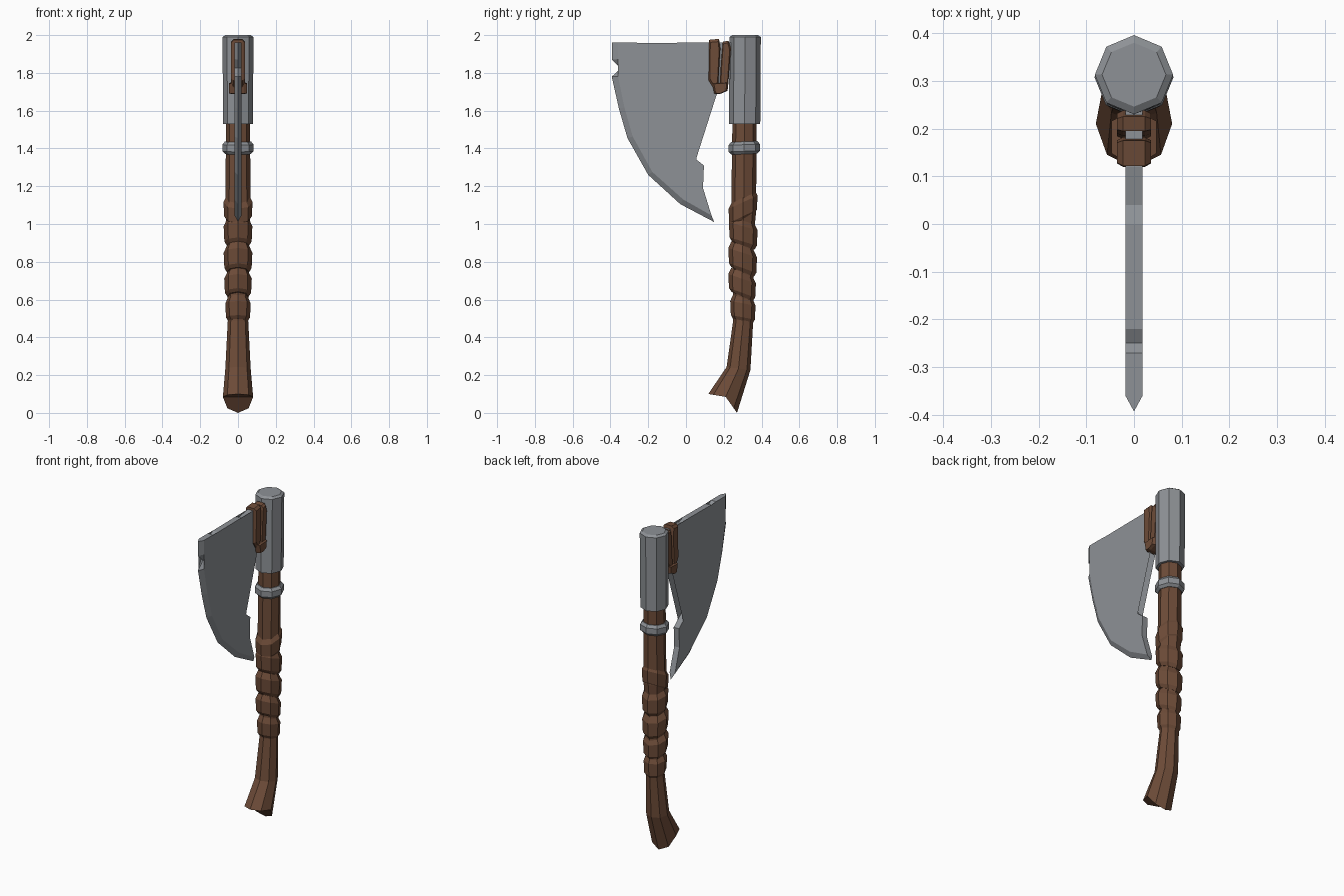
import bpy, bmesh, math

if "Cube" in bpy.data.objects:
    bpy.data.objects.remove(bpy.data.objects["Cube"])

def material(name, rgb):
    m = bpy.data.materials.new(name)
    m.diffuse_color = (*rgb, 1)
    m.use_nodes = True
    m.node_tree.nodes["Principled BSDF"].inputs["Base Color"].default_value = m.diffuse_color
    return m

WOOD = material("brown wood", (0.155, 0.072, 0.04))
STEEL = material("grey steel", (0.27, 0.285, 0.305))

def finish(name, bm, mat):
    bmesh.ops.recalc_face_normals(bm, faces=bm.faces[:])
    me = bpy.data.meshes.new(name)
    bm.to_mesh(me)
    bm.free()
    me.materials.append(mat)
    ob = bpy.data.objects.new(name, me)
    bpy.context.collection.objects.link(ob)
    return ob

def ring(y, z, rx, ry, tilt=0.0, n=8):
    """Octagon with corners on the axes; tilt slopes it down towards the back."""
    pts = []
    for i in range(n):
        a = 2 * math.pi * i / n
        s = math.sin(a)
        pts.append((rx * math.cos(a), y + ry * s, z - tilt * s))
    return pts

def loft(name, rings, mat, split_end=False):
    bm = bmesh.new()
    vs = [[bm.verts.new(p) for p in r] for r in rings]
    n = len(vs[0])
    for a, b in zip(vs, vs[1:]):
        for i in range(n):
            j = (i + 1) % n
            bm.faces.new((a[i], a[j], b[j], b[i]))
    first = vs[0]
    if split_end:
        # folded end cap
        bm.faces.new(first[:n // 2 + 1])
        bm.faces.new(first[n // 2:] + first[:1])
    else:
        bm.faces.new(first)
    bm.faces.new(vs[-1])
    return finish(name, bm, mat)

# Handle: folded foot, bent neck, straight shaft
foot = []
for i in range(8):
    a = 2 * math.pi * i / 8
    s = math.sin(a)
    if s < 0:
        y, z = 0.21 + 0.092 * s, 0.085 - 0.015 * s
    else:
        y, z = 0.21 + 0.06 * s, 0.085 - 0.085 * s
    foot.append((0.08 * math.cos(a), y, z))
loft("handle", [foot,
                ring(0.278, 0.235, 0.067, 0.063, 0.008),
                ring(0.303, 0.49, 0.054, 0.053),
                ring(0.303, 0.95, 0.056, 0.056),
                ring(0.305, 1.06, 0.066, 0.066),
                ring(0.31, 1.56, 0.064, 0.064)], WOOD, True)

# Grip wraps: bulging slanted bands (y, z, half height, radius, tilt)
wraps = [(0.302, 1.085, 0.055, 0.077, -0.035),
         (0.303, 0.955, 0.06, 0.076, 0.022),
         (0.300, 0.815, 0.06, 0.076, 0.025),
         (0.297, 0.68, 0.055, 0.073, 0.025),
         (0.301, 0.55, 0.055, 0.067, 0.012)]
for k, (y, z, h, r, t) in enumerate(wraps):
    loft(f"grip_wrap_{k + 1}", [ring(y, z - h * 1.15, r * .78, r * .78, t),
                                ring(y, z - h * .8, r * .95, r * .95, t),
                                ring(y, z + h * .55, r, r, t),
                                ring(y, z + h * 1.15, r * .78, r * .78, t)], WOOD)

# Steel sleeve and collar
loft("head_sleeve", [ring(0.31, 1.53, 0.079, 0.083),
                     ring(0.313, 1.99, 0.082, 0.083),
                     ring(0.313, 2.0, 0.067, 0.067)], STEEL)
loft("collar", [ring(0.308, 1.37, 0.068, 0.068, -.003),
                ring(0.308, 1.385, 0.083, 0.083, -.003),
                ring(0.308, 1.42, 0.083, 0.083, -.003),
                ring(0.308, 1.436, 0.07, 0.07, -.003)], STEEL)

# Blade: body outline (y, z), then cutting edge as (edge y, edge z, inset y, inset z)
body = [(-0.27, 1.96), (-0.25, 1.942), (-0.22, 1.958), (0.0, 1.96), (0.04, 1.945),
        (0.12, 1.96), (0.25, 1.96), (0.25, 1.77), (0.12, 1.76), (0.04, 1.715),
        (-0.01, 1.64), (-0.05, 1.55), (-0.05, 1.50), (-0.01, 1.41), (0.03, 1.36),
        (0.095, 1.31), (0.09, 1.19)]
edge = [(0.15, 1.01, 0.135, 1.045), (-0.03, 1.105, -0.015, 1.13), (-0.20, 1.26, -0.178, 1.275),
        (-0.31, 1.455, -0.282, 1.463), (-0.355, 1.61, -0.326, 1.617),
        (-0.393, 1.78, -0.36, 1.782), (-0.345, 1.825, -0.335, 1.826),
        (-0.393, 1.87, -0.36, 1.873), (-0.393, 1.96, -0.36, 1.96)]
T = 0.018
bm = bmesh.new()
outline = body + [e[2:] for e in edge]
right = [bm.verts.new((T, *p)) for p in outline]
left = [bm.verts.new((-T, *p)) for p in outline]
tips = [None] * len(body) + [bm.verts.new((0, e[0], e[1])) for e in edge]
bm.faces.new(right)
bm.faces.new(left)
for i in range(len(outline)):
    j = (i + 1) % len(outline)
    if tips[i] and tips[j]:
        bm.faces.new((right[i], right[j], tips[j], tips[i]))
        bm.faces.new((left[i], left[j], tips[j], tips[i]))
    else:
        loop = [right[i], right[j], tips[j], left[j], left[i], tips[i]]
        bm.faces.new([v for v in loop if v])
bmesh.ops.triangulate(bm, faces=[f for f in bm.faces if len(f.verts) > 5])
finish("blade", bm, STEEL)

# Lashings: side profile extruded across the blade, chamfered
def lashing(name, profile, w):
    bm = bmesh.new()
    c = [sum(p[k] for p in profile) / len(profile) for k in (0, 1)]
    rings = []
    for x, k in ((-w, .78), (-w * .65, 1), (w * .65, 1), (w, .78)):
        rings.append([(x, c[0] + (y - c[0]) * k, c[1] + (z - c[1]) * (k + 1) / 2)
                      for y, z in profile])
    bm.free()
    return loft(name, rings, WOOD)

lashing("lashing_front", [(0.122, 1.975), (0.175, 1.98), (0.182, 1.93), (0.17, 1.73),
                          (0.145, 1.72), (0.12, 1.76)], 0.036)
lashing("lashing_back", [(0.195, 1.965), (0.225, 1.97), (0.238, 1.93), (0.222, 1.72),
                         (0.178, 1.73), (0.185, 1.85)], 0.036)
# Knot below the lashings
lashing("lashing_knot", [(0.138, 1.745), (0.225, 1.75), (0.22, 1.705), (0.18, 1.688),
                         (0.15, 1.69)], 0.047)
